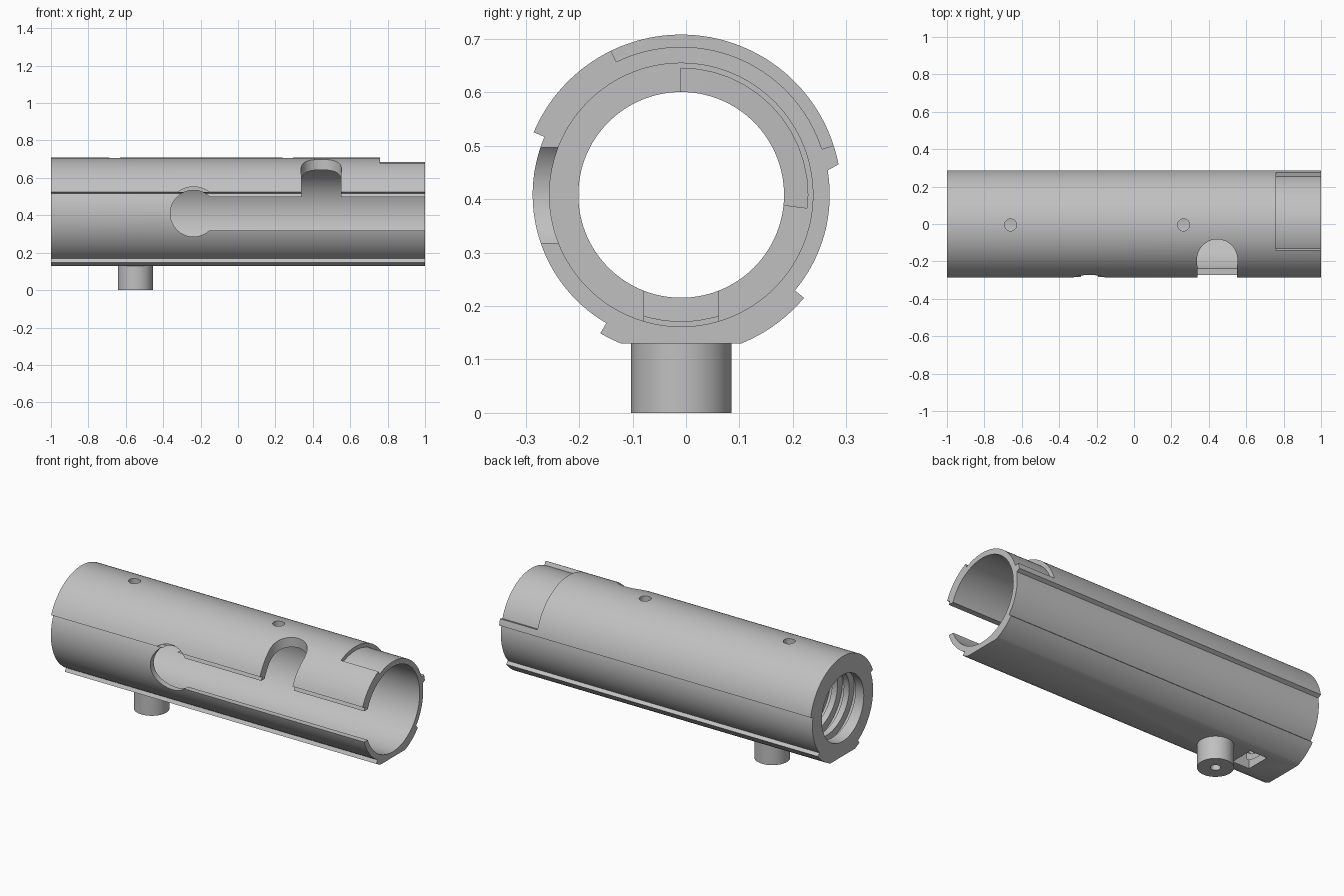
import bpy, bmesh
from math import sin, cos, radians, pi

if "Cube" in bpy.data.objects:
    bpy.data.objects.remove(bpy.data.objects["Cube"])

CY, CZ = -0.009, 0.408          # tube axis
R_OUT, R_IN = 0.30, 0.278       # raised and lowered outer skin
R_BORE, R_NECK = 0.2465, 0.1925
SHOULDER = -0.72

metal = bpy.data.materials.new("light grey metal")
metal.use_nodes = True
grey = (0.53, 0.53, 0.53, 1)
metal.diffuse_color = grey
metal.node_tree.nodes["Principled BSDF"].inputs["Base Color"].default_value = grey


def make(name, rings, loop_open=True):
    """Skin a series of equal point rings and cap both ends."""
    bm = bmesh.new()
    vs = [[bm.verts.new(p) for p in ring] for ring in rings]
    n = len(vs[0])
    for a, b in zip(vs, vs[1:]):
        for i in range(n):
            j = (i + 1) % n
            bm.faces.new((a[i], a[j], b[j], b[i]))
    bm.faces.new(vs[0])
    bm.faces.new(vs[-1])
    bmesh.ops.recalc_face_normals(bm, faces=bm.faces)
    me = bpy.data.meshes.new(name)
    bm.to_mesh(me)
    bm.free()
    me.materials.append(metal)
    ob = bpy.data.objects.new(name, me)
    bpy.context.collection.objects.link(ob)
    return ob


def prism(name, pts, axis, lo, hi):
    place = {"X": lambda u, v, t: (t, u, v),
             "Y": lambda u, v, t: (u, t, v),
             "Z": lambda u, v, t: (u, v, t)}[axis]
    return make(name, [[place(u, v, t) for u, v in pts] for t in (lo, hi)])


def arc(cu, cv, r, a0, a1, step=3):
    n = max(1, round(abs(a1 - a0) / step))
    angles = [radians(a0 + (a1 - a0) * i / n) for i in range(n + 1)]
    return [(cu + r * cos(a), cv + r * sin(a)) for a in angles]


def circle(cu, cv, r, step=4):
    return arc(cu, cv, r, 0, 360, step)[:-1]


def rect(u0, u1, v0, v1):
    return [(u0, v0), (u1, v0), (u1, v1), (u0, v1)]


def activate(ob):
    bpy.ops.object.select_all(action="DESELECT")
    ob.select_set(True)
    bpy.context.view_layer.objects.active = ob


def cut(ob, cutter):
    mod = ob.modifiers.new("cut", "BOOLEAN")
    mod.operation, mod.solver, mod.object = "DIFFERENCE", "EXACT", cutter
    activate(ob)
    bpy.ops.object.modifier_apply(modifier=mod.name)
    bpy.data.objects.remove(cutter)


# Tube body: stepped outer skin with a flat underside
outline = []
for r, a0, a1 in ((R_OUT, 11, 157), (R_IN, 157, 239.7), (R_OUT, 239.7, 247.9),
                  (R_OUT, 292.1, 320), (R_IN, 320, 369.5)):
    outline += arc(CY, CZ, r, a0, a1)
body = prism("tube_body", outline, "X", -1, 1)

# Main bore and narrower neck
cut(body, prism("bore", circle(CY, CZ, R_BORE, 3), "X", SHOULDER, 1.1))
cut(body, prism("neck", circle(CY, CZ, R_NECK, 3), "X", -1.1, SHOULDER + 0.05))

# Internal thread, a square groove wound along the neck
thread, turns, per_turn, pitch, half = [], 3, 48, 0.075, 0.02
for i in range(turns * per_turn + 1):
    a = 2 * pi * i / per_turn + pi / 2
    x = -0.945 + pitch * i / per_turn
    thread.append([(x + dx, CY + r * cos(a), CZ + r * sin(a))
                   for r, dx in ((0.17, -half), (0.17, half), (0.237, half), (0.237, -half))])
cut(body, make("thread", thread))

# Shallow recess around the open end
cut(body, prism("end_recess", arc(CY, CZ, R_IN - 0.001, 18, 116)
                + arc(CY, CZ, 0.36, 116, 18), "X", 0.76, 1.1))

# Front keyhole slot with a relief in the raised skin
KX, KZ = -0.238, 0.41
cut(body, prism("keyhole", circle(KX, KZ, 0.124), "Y", -0.4, -0.1))
cut(body, prism("slot", rect(KX, 1.1, 0.318, 0.497), "Y", -0.4, -0.1))
cut(body, prism("keyhole_relief", arc(KX, KZ, 0.142, 54, 126), "Y", -0.4, -0.247))

# Round-ended branch rising from the slot
BX, BY, BR = 0.445, -0.19, 0.108
branch = arc(BX, BY, BR, 0, 180) + [(BX - 0.1, -0.4), (BX + 0.1, -0.4)]
cut(body, prism("branch", branch, "Z", 0.45, 0.8))

# Screw holes on top, window underneath
for x in (-0.66, 0.265):
    cut(body, prism("screw_hole", circle(x, -0.005, 0.032, 10), "Z", 0.5, 0.8))
cut(body, prism("bottom_window", rect(-0.83, -0.72, CY - 0.07, CY + 0.07), "Z", 0.05, 0.3))

# Mounting post with a blind hole
PX = -0.548
post = prism("mounting_post", circle(PX, CY, 0.094), "Z", 0, 0.135)
cut(post, prism("post_hole", circle(PX, CY, 0.026, 10), "Z", -0.1, 0.11))

for ob in (body, post):
    activate(ob)
    bpy.ops.object.shade_smooth_by_angle(angle=radians(30))
